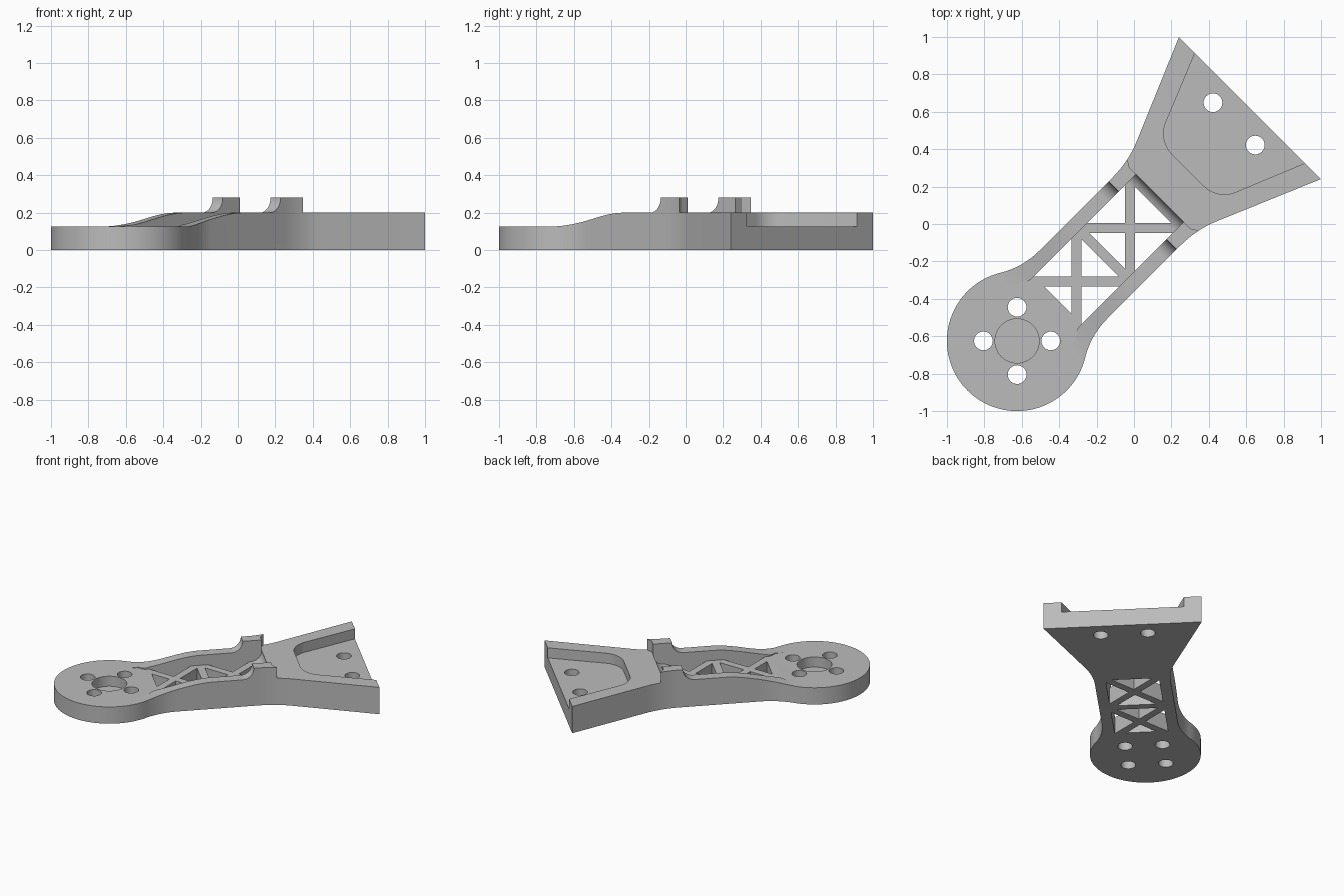
import bpy, bmesh, math
from mathutils import Vector

cube = bpy.data.objects.get("Cube")
if cube:
    bpy.data.objects.remove(cube, do_unlink=True)

grey = bpy.data.materials.new("plain_grey")
grey.use_nodes = True
colour = (0.5, 0.5, 0.5, 1)
grey.diffuse_color = colour
grey.node_tree.nodes["Principled BSDF"].inputs["Base Color"].default_value = colour


def arc(cx, cy, r, a0, a1, n=16):
    angles = [math.radians(a0 + (a1 - a0) * i / n) for i in range(n + 1)]
    return [(cx + r * math.cos(a), cy + r * math.sin(a)) for a in angles]


def rounded(before, corner, after, length, n=12):
    """Round a corner with a circular arc of the given tangent length."""
    c = Vector(corner)
    d0 = (Vector(before) - c).normalized()
    d1 = (Vector(after) - c).normalized()
    half = d0.angle(d1) / 2
    r = length * math.tan(half)
    centre = c + (d0 + d1).normalized() * (length / math.cos(half))
    a, b = c + d0 * length - centre, c + d1 * length - centre
    total = a.angle(b)
    pts = []
    for i in range(n + 1):
        t = i / n
        p = (a * math.sin((1 - t) * total) + b * math.sin(t * total)) / math.sin(total)
        pts.append(tuple(centre + p.normalized() * r))
    return pts


def mirrored(half):
    """Close a half outline by reflecting it over the arm's long axis."""
    return half + [(u, -v) for u, v in reversed(half) if abs(v) > 1e-5]


def solid(name, pts, lo, hi, side=False):
    """Extrude a plan outline upwards, or a side profile across the arm."""
    bm = bmesh.new()
    place = (lambda p, h: (p[0], h, p[1])) if side else (lambda p, h: (p[0], p[1], h))
    face = bm.faces.new([bm.verts.new(place(p, lo)) for p in pts])
    top = bmesh.ops.extrude_face_region(bm, geom=[face])
    verts = [e for e in top["geom"] if isinstance(e, bmesh.types.BMVert)]
    shift = (0, hi - lo, 0) if side else (0, 0, hi - lo)
    bmesh.ops.translate(bm, verts=verts, vec=shift)
    bmesh.ops.recalc_face_normals(bm, faces=bm.faces)
    mesh = bpy.data.meshes.new(name)
    bm.to_mesh(mesh)
    bm.free()
    obj = bpy.data.objects.new(name, mesh)
    bpy.context.collection.objects.link(obj)
    mesh.materials.append(grey)
    return obj


def combine(body, tool, operation="DIFFERENCE"):
    mod = body.modifiers.new("cut", "BOOLEAN")
    mod.operation, mod.solver, mod.object = operation, "EXACT", tool
    bpy.context.view_layer.objects.active = body
    bpy.ops.object.modifier_apply(modifier=mod.name)
    bpy.data.objects.remove(tool, do_unlink=True)


# Plan outline: round motor pad, narrow arm, flared mounting plate
PAD = -0.884
FLOOR, DECK, POST = 0.125, 0.2, 0.28
tip = (0.877, 0.537)
outline = arc(PAD, 0, 0.375, 180, 58.9, 40)
outline += arc(-0.46, 0.704, 0.447, 238.9, 270)[1:]
outline += rounded((0, 0.257), (0.216, 0.257), tip, 0.12) + [tip]
body = solid("motor_arm", mirrored(outline), 0, 0.4)

# Side profile: low pad, eased ramp, deck, concave rise to the posts
ramp = []
for i in range(21):
    t = i / 20
    ramp.append((-0.72 + 0.5 * t, FLOOR + (DECK - FLOOR) * t * t * (3 - 2 * t)))
profile = [(-1.5, -0.1), (-1.5, FLOOR)] + ramp
profile += arc(-0.015, POST, 0.08, 270, 360) + [(1, POST), (1, -0.1)]
combine(body, solid("side_profile", profile, -1, 1, True), "INTERSECT")

# Deck behind the posts
deck = [(0.195, 0.23), (0.231, 0.285), (0.4, 0.7), (1, 0.7)]
combine(body, solid("deck_cut", mirrored(deck), DECK, 0.5))

# Channel between the side walls, ending in a fillet up to the deck
channel = [(-0.62, 0.5), (-0.62, FLOOR)] + arc(0.12, DECK, 0.075, 270, 360) + [(0.195, 0.5)]
combine(body, solid("channel_cut", channel, -0.181, 0.181, True))
flare = [(-0.75, 0.225), (-0.65, 0.216), (-0.625, 0.19), (-0.605, 0.181)]
combine(body, solid("channel_mouth_cut", mirrored(flare), FLOOR, 0.5))

# Open recess in the mounting plate
edge, corner = (0.95, 0.446), (0.408, 0.224)
recess = rounded((0.408, 0), corner, edge, 0.105) + [edge]
combine(body, solid("plate_recess_cut", mirrored(recess), FLOOR, 0.5))

# Triangular openings that leave two crossed braces
gap, wall = 0.0375, 0.181
for c, u0, u1 in ((-0.435, -0.575, -0.257), (-0.031, -0.204, 0.145)):
    reach = wall - gap
    triangles = [[(c, s * gap), (c - reach, s * wall), (c + reach, s * wall)] for s in (-1, 1)]
    for end, s in ((u0, -1), (u1, 1)):
        w = abs(end - c) - gap
        triangles.append([(c + s * gap, 0), (end, w), (end, -w)])
    for tri in triangles:
        combine(body, solid("truss_cut", tri, -0.1, 0.19))

# Screw holes and the blind centre bore
holes = [(0.757, 0.16), (0.757, -0.16)]
holes += arc(PAD, 0, 0.18, 45, 315, 3)
for u, v in holes:
    combine(body, solid("screw_hole_cut", arc(u, v, 0.05, 0, 360, 32)[:-1], -0.1, 0.5))
combine(body, solid("bore_cut", arc(PAD, 0, 0.118, 0, 360, 48)[:-1], 0.05, 0.5))

# Turn the arm onto the diagonal and shade the curves
body.rotation_euler.z = math.radians(45)
bpy.ops.object.select_all(action="DESELECT")
body.select_set(True)
bpy.context.view_layer.objects.active = body
bpy.ops.object.transform_apply(location=False, rotation=True, scale=False)
bpy.ops.object.shade_smooth_by_angle(angle=math.radians(25))
